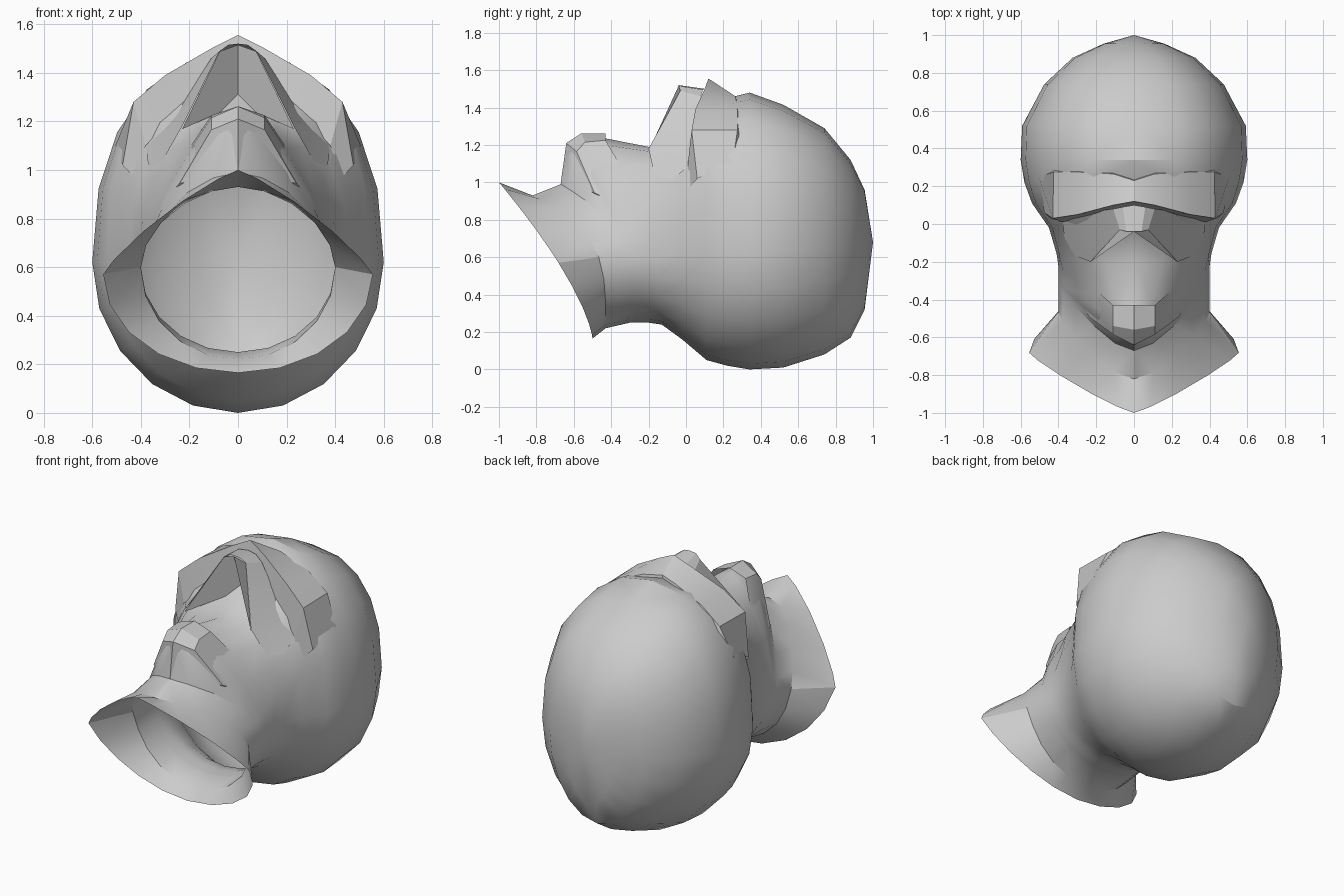
import bpy, bmesh, math

if "Cube" in bpy.data.objects:
    bpy.data.objects.remove(bpy.data.objects["Cube"], do_unlink=True)

clay = bpy.data.materials.new("plain_grey")
clay.use_nodes = True
clay.diffuse_color = (0.6, 0.6, 0.6, 1)
clay.node_tree.nodes["Principled BSDF"].inputs["Base Color"].default_value = (0.6, 0.6, 0.6, 1)


def half_ring(yb, yt, zb, zt, w, mid, p, q, n=10):
    """Right half of a section, from the underside up to the face."""
    pts = []
    for i in range(n + 1):
        a = math.pi * (i / n - 0.5)
        e = 2 / p if a > 0 else 1.0
        h = (zt - mid) if a > 0 else (mid - zb)
        x = 0 if i in (0, n) else w * math.cos(a) ** e
        z = mid + math.copysign(h * abs(math.sin(a)) ** e, a)
        t = max(0, (z - zb) / (zt - zb))
        pts.append((x, yb + (yt - yb) * t ** q, z))
    return pts


def build(name, rows, pole=None, angle=28, face_up=False):
    """Skin the rows, close on an optional pole, and mirror across x."""
    bm = bmesh.new()
    grid = [[bm.verts.new(c) for c in r] for r in rows]
    for r0, r1 in zip(grid, grid[1:]):
        for i in range(len(r0) - 1):
            bm.faces.new((r0[i], r0[i + 1], r1[i + 1], r1[i]))
    if pole:
        tip = bm.verts.new(pole)
        last = grid[-1]
        for i in range(len(last) - 1):
            bm.faces.new((last[i], last[i + 1], tip))
    bmesh.ops.mirror(bm, geom=bm.verts[:] + bm.edges[:] + bm.faces[:],
                     axis='X', merge_dist=0.0005)
    bmesh.ops.remove_doubles(bm, verts=bm.verts[:], dist=0.0005)
    bmesh.ops.recalc_face_normals(bm, faces=bm.faces[:])
    bm.normal_update()
    if face_up and sum(f.normal.z * f.calc_area() for f in bm.faces) < 0:
        bmesh.ops.reverse_faces(bm, faces=bm.faces[:])
    me = bpy.data.meshes.new(name)
    bm.to_mesh(me)
    bm.free()
    me.materials.append(clay)
    ob = bpy.data.objects.new(name, me)
    bpy.context.collection.objects.link(ob)
    bpy.ops.object.select_all(action='DESELECT')
    ob.select_set(True)
    bpy.context.view_layer.objects.active = ob
    bpy.ops.object.shade_smooth_by_angle(angle=math.radians(angle))


# Flared collar, open neck, chin and mouth
# (y bottom, y top, z bottom, z top, half width, widest z, fullness, slant curve)
neck = [
    (-0.50, -1.00, 0.165, 1.00, 0.555, 0.57, 1.2, 1.4),
    (-0.43, -0.82, 0.22, 0.93, 0.40, 0.60, 1.8, 3.8),
    (-0.30, -0.67, 0.25, 0.99, 0.40, 0.60, 1.7, 3.6),
    (-0.27, -0.63, 0.25, 1.20, 0.40, 0.60, 1.4, 2.3),
    (-0.24, -0.55, 0.25, 1.25, 0.40, 0.60, 1.45, 2.2),
    (-0.20, -0.43, 0.25, 1.235, 0.40, 0.60, 1.6, 2.2),
    (-0.13, -0.20, 0.24, 1.19, 0.41, 0.60, 2.4, 1.0),
]
# Cranium from the cheeks to the crown
skull = [
    (-0.02, -0.02, 0.16, 1.25, 0.45, 0.62, 2.5, 1.0),
    (0.11, 0.11, 0.05, 1.38, 0.54, 0.62, 2.7, 1.0),
    (0.22, 0.22, 0.02, 1.45, 0.58, 0.62, 2.35, 1.0),
    (0.34, 0.34, 0.0, 1.48, 0.60, 0.62, 2.25, 1.0),
    (0.52, 0.52, 0.01, 1.415, 0.592, 0.63, 2.4, 1.0),
    (0.74, 0.74, 0.08, 1.29, 0.475, 0.65, 2.4, 1.0),
    (0.88, 0.88, 0.17, 1.12, 0.325, 0.66, 2.3, 1.0),
    (0.955, 0.955, 0.32, 0.96, 0.16, 0.67, 2.2, 1.0),
]
build("head_and_neck", [half_ring(*s) for s in neck + skull], pole=(0, 1.0, 0.68))

# Chin: lip edge, flat top, front corner, jaw line, each running into the cheek
build("chin", [
    [(0, -0.43, 1.262), (0.11, -0.43, 1.225), (0.20, -0.35, 1.09)],
    [(0, -0.56, 1.262), (0.11, -0.54, 1.215), (0.20, -0.40, 1.08)],
    [(0, -0.64, 1.21), (0.11, -0.585, 1.165), (0.21, -0.44, 1.03)],
    [(0, -0.67, 0.995), (0.24, -0.49, 0.945), (0.29, -0.38, 0.89)],
    [(0, -0.66, 0.975), (0.22, -0.46, 0.90), (0.29, -0.36, 0.86)],
], angle=25, face_up=True)

# Brow ridge: lower edge, crest, back edge, seat on the forehead
build("brow_ridge", [
    [(0, 0.08, 1.33), (0.11, 0.07, 1.31), (0.30, 0.03, 1.19), (0.38, 0.01, 1.10), (0.42, 0.01, 0.96)],
    [(0, 0.12, 1.555), (0.11, 0.10, 1.50), (0.30, 0.05, 1.39), (0.43, 0.03, 1.28), (0.475, 0.06, 1.02)],
    [(0, 0.23, 1.47), (0.11, 0.265, 1.46), (0.30, 0.275, 1.38), (0.425, 0.275, 1.28), (0.505, 0.25, 1.10)],
    [(0, 0.24, 1.40), (0.11, 0.28, 1.40), (0.30, 0.30, 1.33), (0.42, 0.295, 1.22), (0.49, 0.26, 1.07)],
], angle=25, face_up=True)

# Hooded nose: tip and bridge, hollow underside, flanks running down to the cheeks
build("nose_bridge", [
    [(0, -0.04, 1.52), (0.04, -0.04, 1.515), (0.075, -0.03, 1.49)],
    [(0, 0.10, 1.50), (0.06, 0.09, 1.495), (0.11, 0.08, 1.46)],
], angle=25, face_up=True)
build("nose_underside", [
    [(0, -0.04, 1.515), (0.075, -0.03, 1.488)],
    [(0, 0.06, 1.27), (0.23, -0.20, 1.168)],
])
build("nose_flanks", [
    [(0.075, -0.03, 1.49), (0.11, 0.08, 1.46)],
    [(0.23, -0.20, 1.18), (0.25, 0.06, 1.24)],
    [(0.36, -0.15, 0.95), (0.38, 0.03, 1.10)],
], angle=25, face_up=True)
